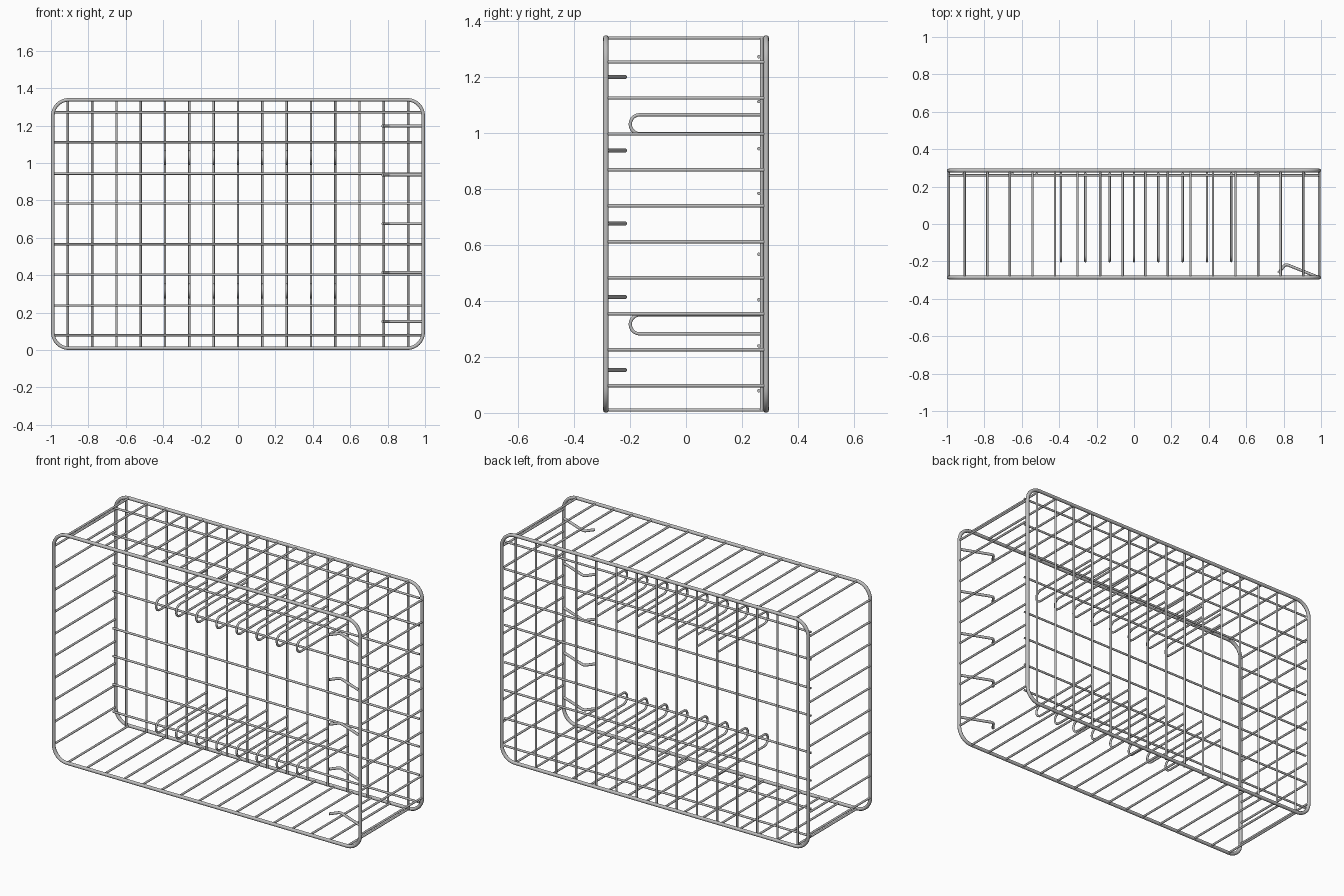
import bpy, math
from mathutils import Vector

if "Cube" in bpy.data.objects:
    bpy.data.objects.remove(bpy.data.objects["Cube"])

steel = bpy.data.materials.new("grey_steel")
steel.diffuse_color = (0.52, 0.52, 0.52, 1)
steel.use_nodes = True
steel.node_tree.nodes["Principled BSDF"].inputs["Base Color"].default_value = steel.diffuse_color

W, D, H = 0.99, 0.286, 1.348      # frame half width, half depth, full height
FR, WR = 0.01, 0.0062             # frame and wire radii
Z0, Z1 = FR, H - FR


def wires(name, paths, radius, cyclic=False):
    """Round wires swept along a list of point paths, as one mesh object."""
    cu = bpy.data.curves.new(name, 'CURVE')
    cu.dimensions = '3D'
    cu.bevel_depth = radius
    cu.bevel_resolution = 3
    cu.use_fill_caps = not cyclic
    for path in paths:
        sp = cu.splines.new('POLY')
        sp.points.add(len(path) - 1)
        for p, co in zip(sp.points, path):
            p.co = (*co, 1)
        sp.use_cyclic_u = cyclic
    ob = bpy.data.objects.new(name, cu)
    bpy.context.collection.objects.link(ob)
    bpy.ops.object.select_all(action='DESELECT')
    ob.select_set(True)
    bpy.context.view_layer.objects.active = ob
    bpy.ops.object.convert(target='MESH')
    ob = bpy.context.object
    ob.name = name
    ob.data.materials.clear()
    ob.data.materials.append(steel)
    bpy.ops.object.shade_smooth_by_angle(angle=math.radians(50))
    return ob


def arc(cx, cz, r, a0, a1, n):
    """Points on an arc as (horizontal, vertical) pairs, angles in degrees."""
    for i in range(n + 1):
        a = math.radians(a0 + (a1 - a0) * i / n)
        yield cx + r * math.cos(a), cz + r * math.sin(a)


# Rounded front and back frames
def frame(y, r=0.085):
    corners = [(W - r, Z1 - r, 0), (-W + r, Z1 - r, 90),
               (-W + r, Z0 + r, 180), (W - r, Z0 + r, 270)]
    return [(x, y, z) for cx, cz, a in corners
            for x, z in arc(cx, cz, r, a, a + 90, 8)]


wires("front_frame", [frame(-D)], FR, cyclic=True)
wires("back_frame", [frame(D)], FR, cyclic=True)

# Depth wires of the top, bottom and both sides
xs = [-0.905 + 1.81 * i / 15 for i in range(16)]
for name, z in (("top_wires", Z1), ("bottom_wires", Z0)):
    wires(name, [[(x, -D, z), (x, D, z)] for x in xs], WR)
zs = [1.252 - 0.1283 * i for i in range(10)]
for name, x in (("left_wires", -W), ("right_wires", W)):
    wires(name, [[(x, -D, z), (x, D, z)] for z in zs], WR)

# Back grid
wires("back_uprights", [[(0.13 * k, 0.27, Z0), (0.13 * k, 0.27, Z1)]
                        for k in range(-7, 8)], WR)
wires("back_crossbars", [[(-W, 0.26, z), (W, 0.26, z)] for z in
                         (1.271, 1.111, 0.943, 0.783, 0.566, 0.404, 0.239, 0.079)], WR)

# Two rows of U-shaped support prongs
for name, zc in (("upper_prongs", 1.03), ("lower_prongs", 0.316)):
    r = 0.034
    profile = [(0.27, zc + r), *arc(-0.165, zc, r, 90, 270, 10), (0.27, zc - r)]
    wires(name, [[(0.13 * k, y, z) for y, z in profile] for k in range(-3, 5)], WR)


# Bent door catches on the right of the front frame
def bend(a, b, c, n=6):
    a, b, c = Vector(a), Vector(b), Vector(c)
    p, q = b + (a - b).normalized() * 0.016, b + (c - b).normalized() * 0.016
    mid = [p.lerp(b, i / n).lerp(b.lerp(q, i / n), i / n) for i in range(n + 1)]
    return [a, *mid, c]


wires("front_catches", [bend((W, -D, z), (0.81, -0.214, z), (0.773, -0.262, z))
                        for z in [1.198 - 0.2613 * i for i in range(5)]], 0.0078)
